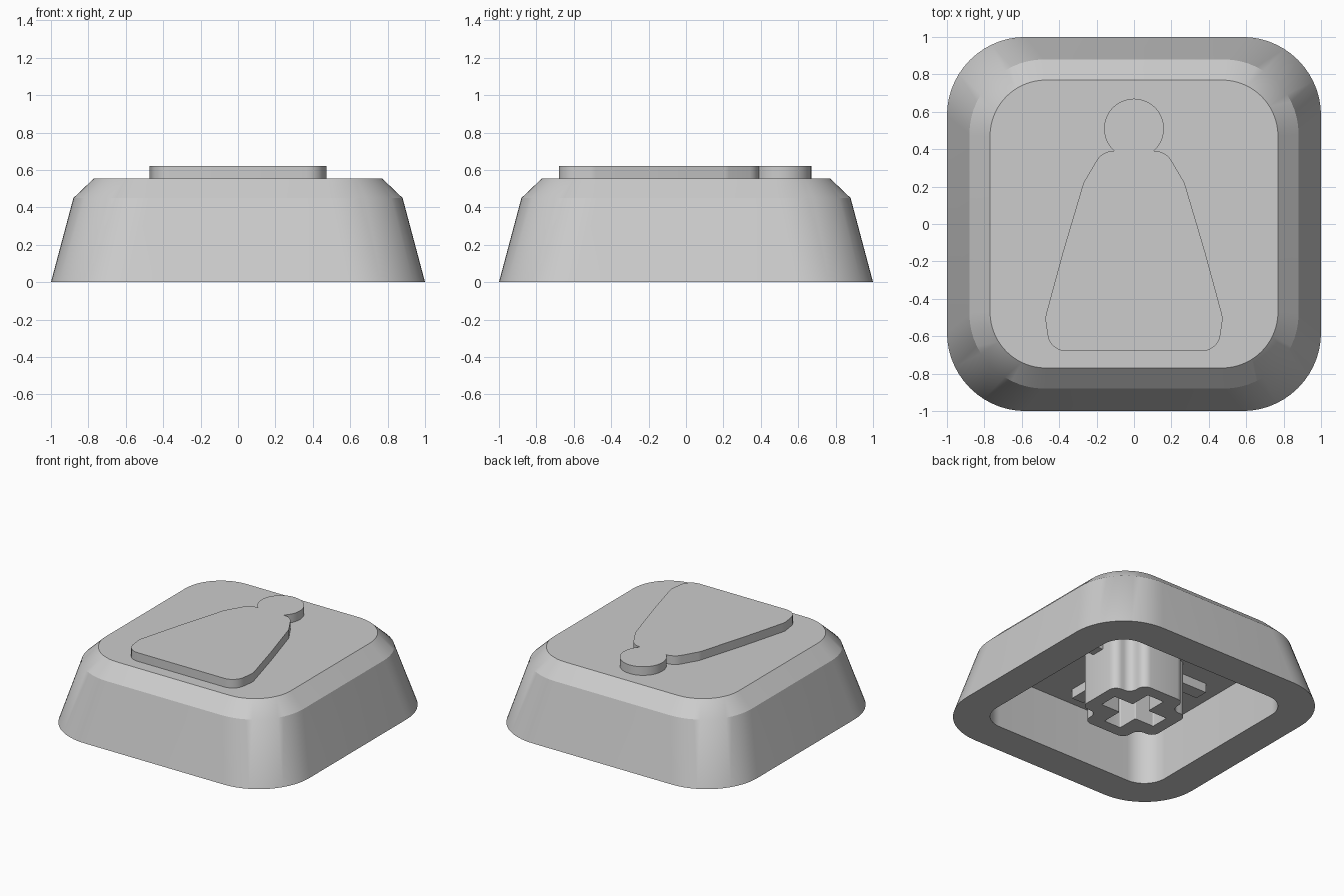
import bpy, bmesh, math
from mathutils import Vector

cube = bpy.data.objects.get("Cube")
if cube:
    bpy.data.objects.remove(cube, do_unlink=True)

grey = bpy.data.materials.new("plain_grey")
grey.use_nodes = True
colour = (0.605, 0.605, 0.605, 1)
grey.diffuse_color = colour
grey.node_tree.nodes["Principled BSDF"].inputs["Base Color"].default_value = colour


def fillet(points, radius, steps):
    """Round every corner of a closed outline with an arc."""
    pts = [Vector(p) for p in points]
    out = []
    for i, p in enumerate(pts):
        a = (pts[i - 1] - p).normalized()
        b = (pts[(i + 1) % len(pts)] - p).normalized()
        half = a.angle(b) / 2
        centre = p + (a + b).normalized() * radius / math.sin(half)
        start = (p + a * radius / math.tan(half) - centre).normalized()
        end = (p + b * radius / math.tan(half) - centre).normalized()
        for k in range(steps + 1):
            out.append(centre + start.slerp(end, k / steps) * radius)
    return out


def loft(name, rings):
    """Skin a list of (outline, height) rings and cap both ends."""
    bm = bmesh.new()
    loops = [[bm.verts.new((p.x, p.y, z)) for p in outline] for outline, z in rings]
    count = len(loops[0])
    for low, high in zip(loops, loops[1:]):
        for i in range(count):
            j = (i + 1) % count
            bm.faces.new((low[i], low[j], high[j], high[i]))
    bm.faces.new(loops[0][::-1])
    bm.faces.new(loops[-1])
    bmesh.ops.recalc_face_normals(bm, faces=bm.faces)
    mesh = bpy.data.meshes.new(name)
    bm.to_mesh(mesh)
    bm.free()
    mesh.materials.append(grey)
    obj = bpy.data.objects.new(name, mesh)
    bpy.context.collection.objects.link(obj)
    bpy.ops.object.select_all(action='DESELECT')
    obj.select_set(True)
    bpy.context.view_layer.objects.active = obj
    bpy.ops.object.shade_smooth_by_angle(angle=math.radians(28))


def rounded_square(half, radius):
    corners = [(half, -half), (half, half), (-half, half), (-half, -half)]
    return fillet(corners, radius, 14)


def rounded_plus(length, width, radius):
    pts = [(length, -width), (length, width), (width, width)]
    for _ in range(3):
        pts += [(-y, x) for x, y in pts[-3:]]
    return fillet(pts, radius, 5)


CEILING = 0.42

# Hollow cap: ceiling, inner wall, rim, sloped outer wall, bevel, top
loft("cap_shell", [
    (rounded_square(0.75, 0.18), CEILING),
    (rounded_square(0.75, 0.18), 0),
    (rounded_square(1.0, 0.42), 0),
    (rounded_square(0.88, 0.40), 0.45),
    (rounded_square(0.77, 0.30), 0.555),
])

# Socket with a cross-shaped slot
loft("stem_socket", [
    (rounded_plus(0.32, 0.18, 0.06), CEILING + 0.04),
    (rounded_plus(0.32, 0.18, 0.06), 0),
    (rounded_plus(0.23, 0.07, 0.008), 0),
    (rounded_plus(0.23, 0.07, 0.008), CEILING - 0.02),
])

# Four ribs under the ceiling, around the socket
for label, dx, dy in (("right", -1, 0), ("left", 1, 0), ("front", 0, -1), ("back", 0, 1)):
    along, across = Vector((dx, dy)), Vector((-dy, dx))
    outline = [along * s + across * w
               for s, w in ((0.26, -0.05), (0.6, -0.05), (0.6, 0.05), (0.26, 0.05))]
    loft("rib_" + label, [(outline, CEILING - 0.07), (outline, CEILING + 0.03)])

# Plain raised bell-shaped pad with a round knob
side = [(0.45, -0.68), (0.475, -0.5), (0.38, -0.15), (0.27, 0.22), (0.17, 0.39)]
pad = fillet(side + [(-x, y) for x, y in reversed(side)], 0.1, 6)
loft("raised_pad", [(pad, 0.53), (pad, 0.62)])

knob = [Vector((0.16 * math.cos(a), 0.51 + 0.16 * math.sin(a)))
        for a in (math.tau * i / 40 for i in range(40))]
loft("raised_knob", [(knob, 0.53), (knob, 0.62)])
